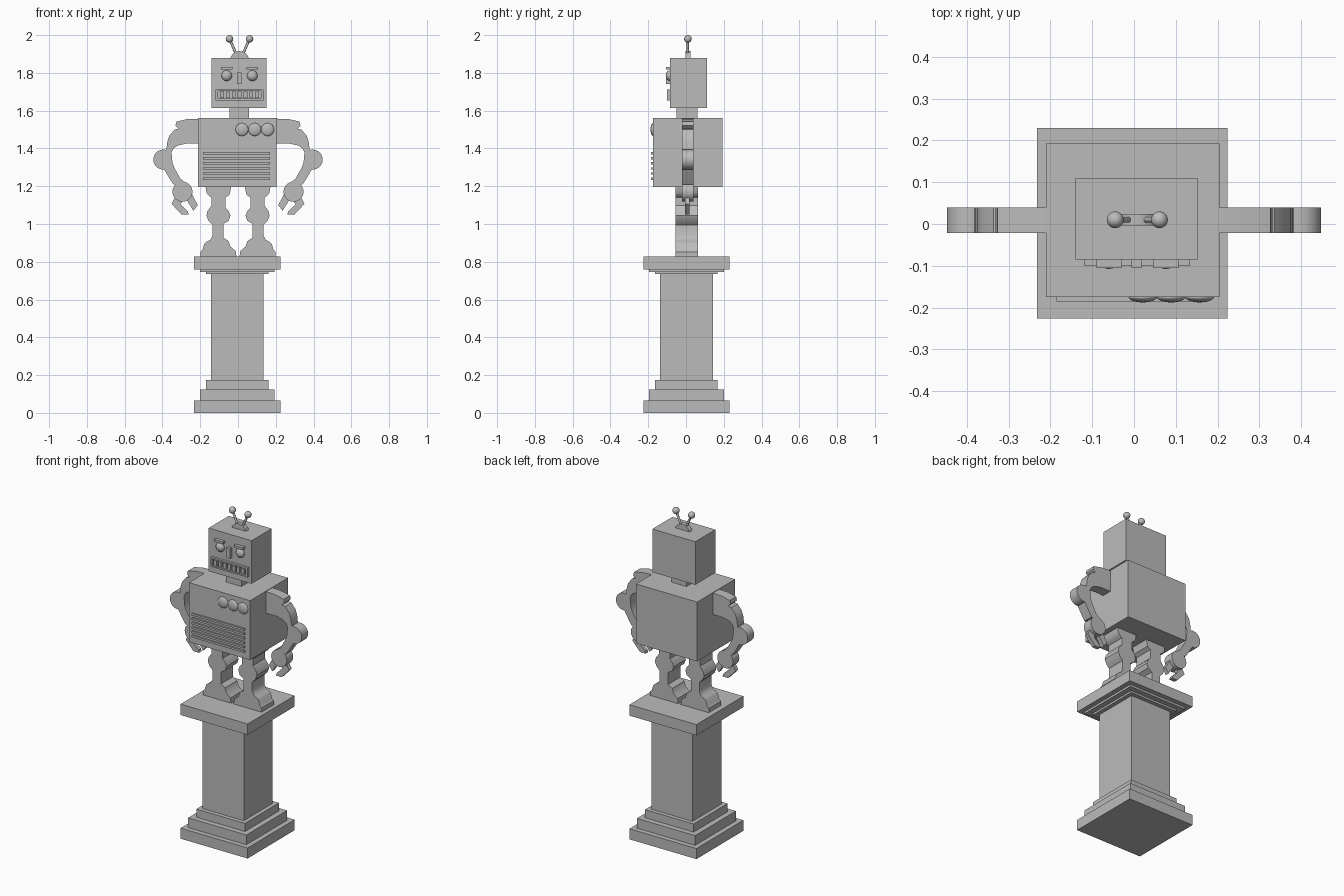
import bpy, bmesh
from math import sin, cos, radians
from mathutils import Vector

cube = bpy.data.objects.get("Cube")
if cube:
    bpy.data.objects.remove(cube, do_unlink=True)

GREY = (0.5, 0.5, 0.5, 1)
grey = bpy.data.materials.new("plain grey")
grey.use_nodes = True
grey.diffuse_color = GREY
grey.node_tree.nodes["Principled BSDF"].inputs["Base Color"].default_value = GREY


def finish(name, bm, smooth=False):
    bmesh.ops.recalc_face_normals(bm, faces=bm.faces)
    mesh = bpy.data.meshes.new(name)
    bm.to_mesh(mesh)
    bm.free()
    mesh.materials.append(grey)
    obj = bpy.data.objects.new(name, mesh)
    bpy.context.collection.objects.link(obj)
    if smooth:
        bpy.ops.object.select_all(action='DESELECT')
        obj.select_set(True)
        bpy.context.view_layer.objects.active = obj
        bpy.ops.object.shade_smooth_by_angle(angle=radians(35))
    return obj


def box(name, xs, ys, zs):
    bm = bmesh.new()
    bmesh.ops.create_cube(bm, size=1)
    for v in bm.verts:
        v.co = [sum(r) / 2 + c * (r[1] - r[0]) for r, c in zip((xs, ys, zs), v.co)]
    return finish(name, bm)


def ball(name, centre, radius, depth=1):
    bm = bmesh.new()
    bmesh.ops.create_uvsphere(bm, u_segments=24, v_segments=14, radius=radius)
    for v in bm.verts:
        v.co = Vector(centre) + Vector((v.co.x, v.co.y * depth, v.co.z))
    return finish(name, bm, True)


def rod(name, start, end, radius):
    a, b = Vector(start), Vector(end)
    bm = bmesh.new()
    bmesh.ops.create_cone(bm, cap_ends=True, segments=12, radius1=radius,
                          radius2=radius, depth=(b - a).length)
    obj = finish(name, bm, True)
    obj.location = (a + b) / 2
    obj.rotation_euler = (b - a).to_track_quat('Z', 'Y').to_euler()


def plate(name, outline, y0, y1, side=1):
    """Extrude an x-z outline from y0 to y1, mirrored when side is -1."""
    bm = bmesh.new()
    face = bm.faces.new([bm.verts.new((side * x, y0, z)) for x, z in outline])
    moved = bmesh.ops.extrude_face_region(bm, geom=[face], use_keep_orig=True)["geom"]
    for v in moved:
        if isinstance(v, bmesh.types.BMVert):
            v.co.y = y1
    return finish(name, bm, True)


def arc(cx, cz, r, start, end, steps=20):
    angles = [radians(start + (end - start) * i / steps) for i in range(steps + 1)]
    return [(cx + r * cos(a), cz + r * sin(a)) for a in angles]


# Pedestal: stacked square blocks
cx, cy = -0.004, 0.002
blocks = [("plinth", .228, 0, .065), ("plinth_step", .198, .065, .125),
          ("column_foot", .165, .125, .175), ("column", .14, .175, .735),
          ("capital_lower", .165, .735, .747), ("capital_upper", .198, .747, .76),
          ("pedestal_top", .228, .76, .827)]
for name, h, z0, z1 in blocks:
    box(name, (cx - h, cx + h), (cy - h, cy + h), (z0, z1))

# Limb outlines for the +x side
leg = [(.172, 1.2), (.167, 1.166), (.155, 1.15), (.14, 1.14), (.14, 1.097),
       (.161, 1.07), (.167, 1.044), (.156, 1.017), (.135, .996), (.135, .938),
       (.146, .917), (.165, .907), (.178, .896), (.188, .864), (.199, .853),
       (.199, .827), (.008, .827), (.013, .858), (.04, .88), (.05, .91),
       (.077, .927), (.077, 1), (.05, 1.017), (.04, 1.044), (.05, 1.07),
       (.066, 1.086), (.066, 1.14), (.045, 1.155), (.035, 1.2)]
arm = ([(.19, 1.558), (.27, 1.555), (.326, 1.542), (.331, 1.521), (.315, 1.505),
        (.336, 1.5), (.363, 1.468), (.374, 1.436), (.379, 1.394)]
       + arc(.395, 1.341, .053, 105, -95)
       + [(.362, 1.24), (.342, 1.21)]
       + arc(.294, 1.171, .053, 45, -258)
       + [(.305, 1.24), (.337, 1.298), (.347, 1.325), (.352, 1.378),
          (.342, 1.4), (.32, 1.415), (.278, 1.425), (.19, 1.425)])
outer_claw = [(.331, 1.145), (.352, 1.107), (.299, 1.05), (.262, 1.05),
              (.265, 1.066), (.305, 1.105), (.286, 1.13)]
inner_claw = [(.273, 1.129), (.236, 1.07), (.213, 1.1), (.25, 1.17)]
for label, side in (("left", 1), ("right", -1)):
    plate(label + "_leg", leg, -.055, .063, side)
    plate(label + "_arm", arm, -.022, .04, side)
    plate(label + "_outer_claw", outer_claw, -.005, .019, side)
    plate(label + "_inner_claw", inner_claw, -.005, .019, side)

# Torso with grille and buttons
box("torso", (-.211, .205), (-.175, .193), (1.195, 1.56))
for i in range(6):
    z = 1.24 + i * .027
    box("grille_bar", (-.185, .17), (-.185, -.17), (z - .006, z + .006))
for i in range(3):
    ball("chest_button", (.021 + i * .068, -.175, 1.5), .034, .37)

# Neck and head
box("neck", (-.045, .058), (-.05, .06), (1.555, 1.62))
box("head", (-.14, .152), (-.085, .11), (1.615, 1.88))

# Face
mid = .008
for side in (-1, 1):
    x = mid + side * .068
    ball("eye", (x, -.085, 1.785), .028, .8)
    box("eyebrow", (x - .03, x + .03), (-.105, -.08), (1.817, 1.831))
    edge = mid + side * .12
    box("mouth_side", (edge - .006, edge + .006), (-.1, -.08), (1.655, 1.713))
box("nose", (-.006, .018), (-.105, -.08), (1.74, 1.802))
for z in (1.655, 1.704):
    box("mouth_rim", (-.117, .133), (-.1, -.08), (z, z + .009))
for i in range(7):
    x = mid + (i - 3) * .031
    box("tooth", (x - .01, x + .01), (-.1, -.08), (1.667, 1.701))

# Antennae on a half disc
plate("antenna_mount", arc(mid, 1.865, .05, 0, 180), -.003, .024)
for side in (-1, 1):
    tip = (mid + side * .053, .01, 1.98)
    rod("antenna_rod", (mid + side * .018, .01, 1.9), tip, .007)
    ball("antenna_ball", tip, .02)
